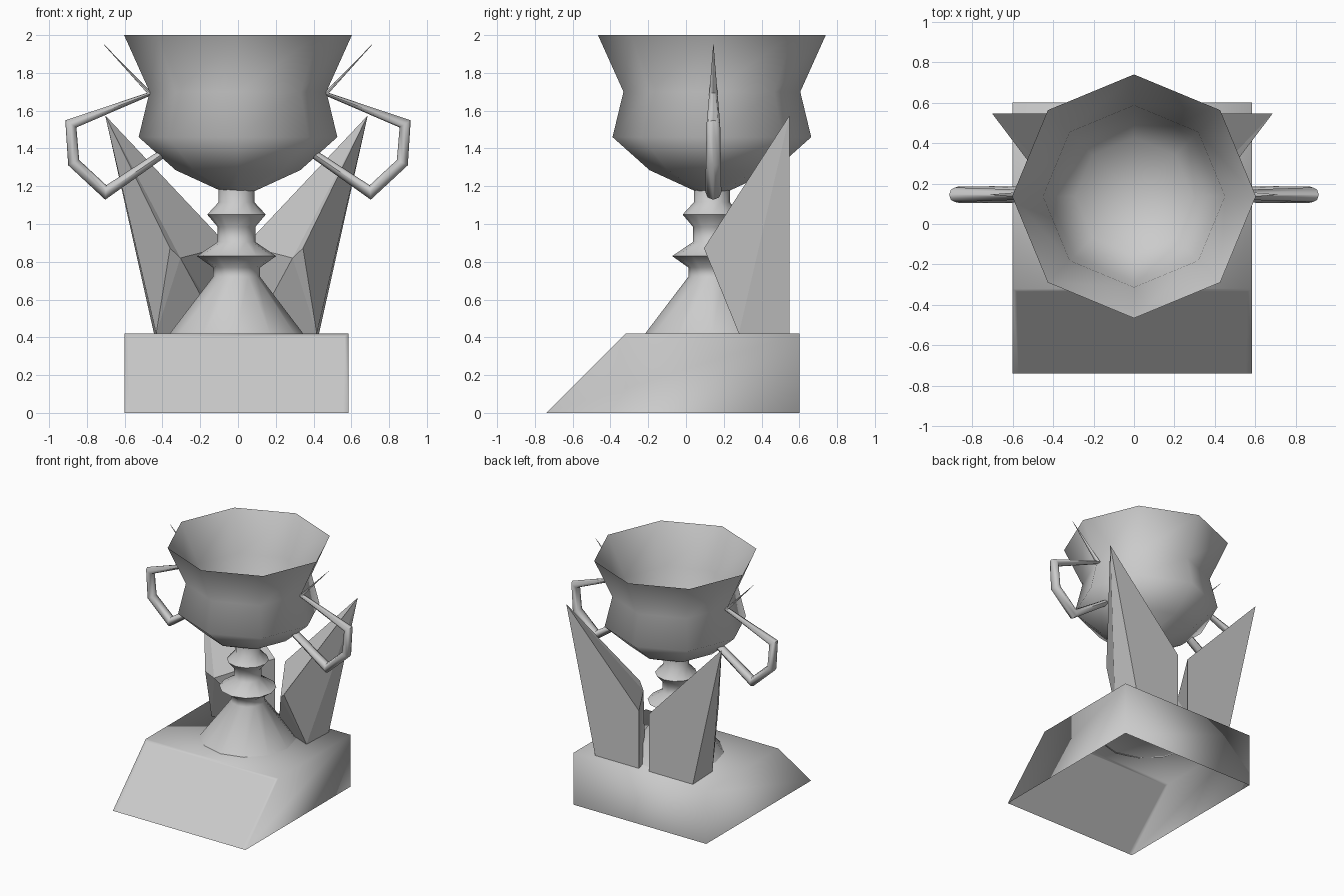
import bpy, bmesh
from math import cos, sin, tau, radians
from mathutils import Vector

if "Cube" in bpy.data.objects:
    bpy.data.objects.remove(bpy.data.objects["Cube"])

CX, CY = -0.008, 0.137   # plinth centre line in x, cup axis in y


def make(name, verts, faces, angle=None):
    me = bpy.data.meshes.new(name)
    me.from_pydata(verts, [], faces)
    bm = bmesh.new()
    bm.from_mesh(me)
    bmesh.ops.remove_doubles(bm, verts=bm.verts, dist=1e-5)
    bmesh.ops.recalc_face_normals(bm, faces=bm.faces)
    bm.to_mesh(me)
    bm.free()
    ob = bpy.data.objects.new(name, me)
    bpy.context.collection.objects.link(ob)
    if angle:
        bpy.ops.object.select_all(action='DESELECT')
        bpy.context.view_layer.objects.active = ob
        ob.select_set(True)
        bpy.ops.object.shade_smooth_by_angle(angle=radians(angle))
    return ob


def loft(rings):
    n = len(rings[0])
    verts = [v for r in rings for v in r]
    faces = [(i * n + j, i * n + (j + 1) % n, (i + 1) * n + (j + 1) % n, (i + 1) * n + j)
             for i in range(len(rings) - 1) for j in range(n)]
    return verts, faces


def lathe(name, profile, n, x, angle):
    rings = [[(x + r * cos(tau * k / n), CY + r * sin(tau * k / n), z) for k in range(n)]
             for r, z in profile]
    return make(name, *loft(rings), angle)


# Plinth: sloped front with a fine border, open underneath
outline = [(-0.74, 0), (-0.32, 0.42), (0.6, 0.42), (0.6, 0)]
verts = [(CX + s * 0.593, y, z) for s in (-1, 1) for y, z in outline]
plinth = make("plinth", verts, [(0, 1, 2, 3), (4, 5, 6, 7), (0, 1, 5, 4), (1, 2, 6, 5), (2, 3, 7, 6)])
bm = bmesh.new()
bm.from_mesh(plinth.data)
for f in bm.faces:
    if f.normal.z < 0:
        f.normal_flip()
front = [f for f in bm.faces if f.calc_center_median().y < -0.4]
bmesh.ops.inset_region(bm, faces=front, thickness=0.03)
bmesh.ops.recalc_face_normals(bm, faces=bm.faces)
for f in bm.faces:
    f.smooth = True
bm.to_mesh(plinth.data)
bm.free()

# Stem: flared foot with two knops
lathe("stem", [(0.357, 0.415), (0.125, 0.72), (0.125, 0.77), (0.21, 0.83), (0.1, 0.905), (0.1, 0.985),
               (0.155, 1.05), (0.095, 1.115), (0.095, 1.2)], 12, CX, 80)

# Eight-sided bowl, outside then lining
lathe("bowl", [(0.09, 1.175), (0.33, 1.285), (0.526, 1.46), (0.468, 1.7), (0.603, 2.0),
               (0.45, 1.7), (0.42, 1.5), (0.29, 1.34), (0, 1.26)], 8, 0, 75)

# Handles: tapered tube bent in the xz plane (x, z, radius across, radius in y)
path = [(0.71, 1.95, 0.001, 0.001), (0.465, 1.69, 0.012, 0.022), (0.885, 1.53, 0.028, 0.036),
        (0.87, 1.325, 0.03, 0.04), (0.70, 1.167, 0.03, 0.042), (0.38, 1.385, 0.022, 0.035)]
for side, label in ((1, "right"), (-1, "left")):
    pts = [Vector((p[0], p[1])) for p in path]
    rings = []
    for i, p in enumerate(pts):
        a = (p - pts[i - 1]).normalized() if i else (pts[1] - p).normalized()
        b = (pts[i + 1] - p).normalized() if i < len(pts) - 1 else a
        t = (a + b).normalized()
        m = Vector((-t.y, t.x)) * path[i][2] / max(t.dot(a), 0.7)
        rings.append([(side * (p.x + m.x * cos(tau * k / 8)), CY + 0.008 + path[i][3] * sin(tau * k / 8),
                       p.y + m.y * cos(tau * k / 8)) for k in range(8)])
    make("handle_" + label, *loft(rings), 60)

# Faceted wings behind the cup
wing = [(0.695, 0.548, 1.575), (0.045, 0.548, 0.885), (0.045, 0.548, 0.42), (0.437, 0.548, 0.42),
        (0.297, 0.13, 0.82), (0.352, 0.095, 0.872), (0.425, 0.28, 0.42), (0.08, 0.42, 0.42)]
faces = [(0, 1, 2, 3), (0, 1, 4), (0, 4, 5), (0, 5, 6), (0, 6, 3), (5, 4, 6), (4, 7, 6),
         (4, 1, 2), (4, 2, 7), (2, 3, 6, 7)]
for side, label in ((1, "right"), (-1, "left")):
    make("wing_" + label, [(CX + side * x, y, z) for x, y, z in wing], faces)
